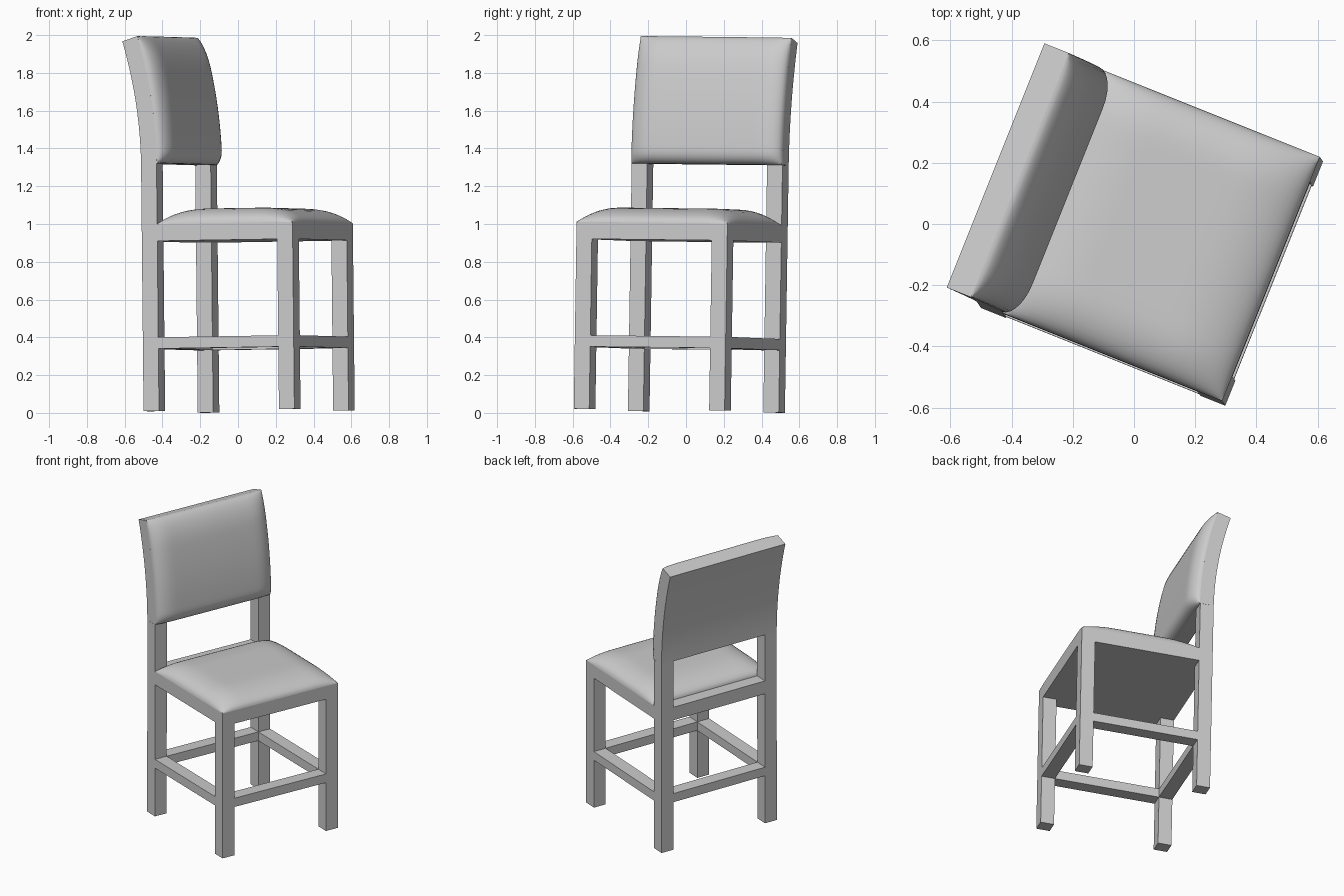
import bpy, bmesh, math
from mathutils import Matrix, Vector

if "Cube" in bpy.data.objects:
    bpy.data.objects.remove(bpy.data.objects["Cube"])

# Whole chair stands turned and very slightly tilted; local x = forward, y = width
POSE = (Matrix.Rotation(math.radians(-21.8), 4, 'Z')
        @ Matrix.Rotation(math.radians(-0.86), 4, 'Y')
        @ Matrix.Rotation(math.radians(-0.6), 4, 'X'))
X0, X1 = -0.362, 0.498      # back / front
Y0, Y1 = -0.441, 0.419      # sides
W = 0.088                   # timber width
FLOOR, RAIL, SEAT = 0.01, 0.91, 1.0
BACK0, BACK1 = 1.32, 1.97   # back panel heights


def finish(name, bm, smooth=False):
    bmesh.ops.transform(bm, matrix=POSE, verts=bm.verts)
    me = bpy.data.meshes.new(name)
    bm.to_mesh(me)
    bm.free()
    ob = bpy.data.objects.new(name, me)
    bpy.context.collection.objects.link(ob)
    if smooth:
        bpy.ops.object.select_all(action='DESELECT')
        ob.select_set(True)
        bpy.context.view_layer.objects.active = ob
        bpy.ops.object.shade_smooth_by_angle(angle=math.radians(30))


def box(name, x0, x1, y0, y1, z0, z1):
    bm = bmesh.new()
    bmesh.ops.create_cube(bm, size=1)
    for v in bm.verts:
        v.co = Vector(((x0, x1)[v.co.x > 0], (y0, y1)[v.co.y > 0], (z0, z1)[v.co.z > 0]))
    finish(name, bm)


def pad(name, surface, n=28):
    """Domed grid; surface(s, t) maps the unit square to a point."""
    bm = bmesh.new()
    # cosine spacing puts more rows near the rounded borders
    c = [0.5 - 0.5 * math.cos(math.pi * i / n) for i in range(n + 1)]
    g = [[bm.verts.new(surface(s, t)) for t in c] for s in c]
    for i in range(n):
        for j in range(n):
            bm.faces.new((g[i][j], g[i + 1][j], g[i + 1][j + 1], g[i][j + 1]))
    finish(name, bm, True)


def dome(d, r):
    k = max(0.0, 1 - d / r)
    return math.sqrt(max(0.0, 1 - k * k))


# Legs
for side, y in (("left", Y0), ("right", Y1 - W)):
    box(f"front_leg_{side}", X1 - W, X1, y, y + W, FLOOR, RAIL)
    box(f"back_leg_{side}", X0, X0 + W, y, y + W, FLOOR, BACK0)
    # Side stretchers
    box(f"stretcher_{side}", X0 + W, X1 - W, y, y + W, 0.34, 0.40)
for end, x in (("back", X0), ("front", X1 - W)):
    box(f"stretcher_{end}", x, x + W, Y0 + W, Y1 - W, 0.34, 0.40)

# Seat frame
box("seat_frame", X0, X1, Y0, Y1, RAIL, SEAT)


# Seat cushion
def seat_surface(s, t):
    lx, ly = X1 - X0 - W, Y1 - Y0
    x, y = s * lx, t * ly
    h = 0.08 * dome(min(x, lx - x), 0.23) * dome(min(y, ly - y), 0.16)
    return (X0 + W + x, Y0 + y, SEAT + h)


pad("seat_cushion", seat_surface)


# Curved back panel
def back_point(t, depth):
    z = BACK0 + (BACK1 - BACK0) * t
    k = (z - 1.3) / 0.67
    slope = 0.2 * k / 0.67
    n = Vector((1, 0, slope)).normalized()
    return Vector((X0 - 0.1 * k * k, 0, z)) + n * depth


bm = bmesh.new()
STEPS = 14
rows = []
for i in range(STEPS + 1):
    b, f = back_point(i / STEPS, 0), back_point(i / STEPS, 0.09)
    rows.append([bm.verts.new((p.x, y, p.z))
                 for p, y in ((b, Y0), (f, Y0), (f, Y1), (b, Y1))])
for a, b in zip(rows, rows[1:]):
    for k in range(4):
        m = (k + 1) % 4
        bm.faces.new((a[k], a[m], b[m], b[k]))
bm.faces.new(rows[0][::-1])
bm.faces.new(rows[-1])
bmesh.ops.recalc_face_normals(bm, faces=bm.faces)
finish("back_panel", bm, True)


# Back cushion
def back_surface(s, t):
    ly, lz = Y1 - Y0, BACK1 - BACK0
    y, z = s * ly, t * lz
    h = 0.06 * dome(min(y, ly - y), 0.12) * dome(z, 0.07) * dome(lz - z, 0.17)
    p = back_point(t, 0.09 + h)
    return (p.x, Y0 + y, p.z)


pad("back_cushion", back_surface)
